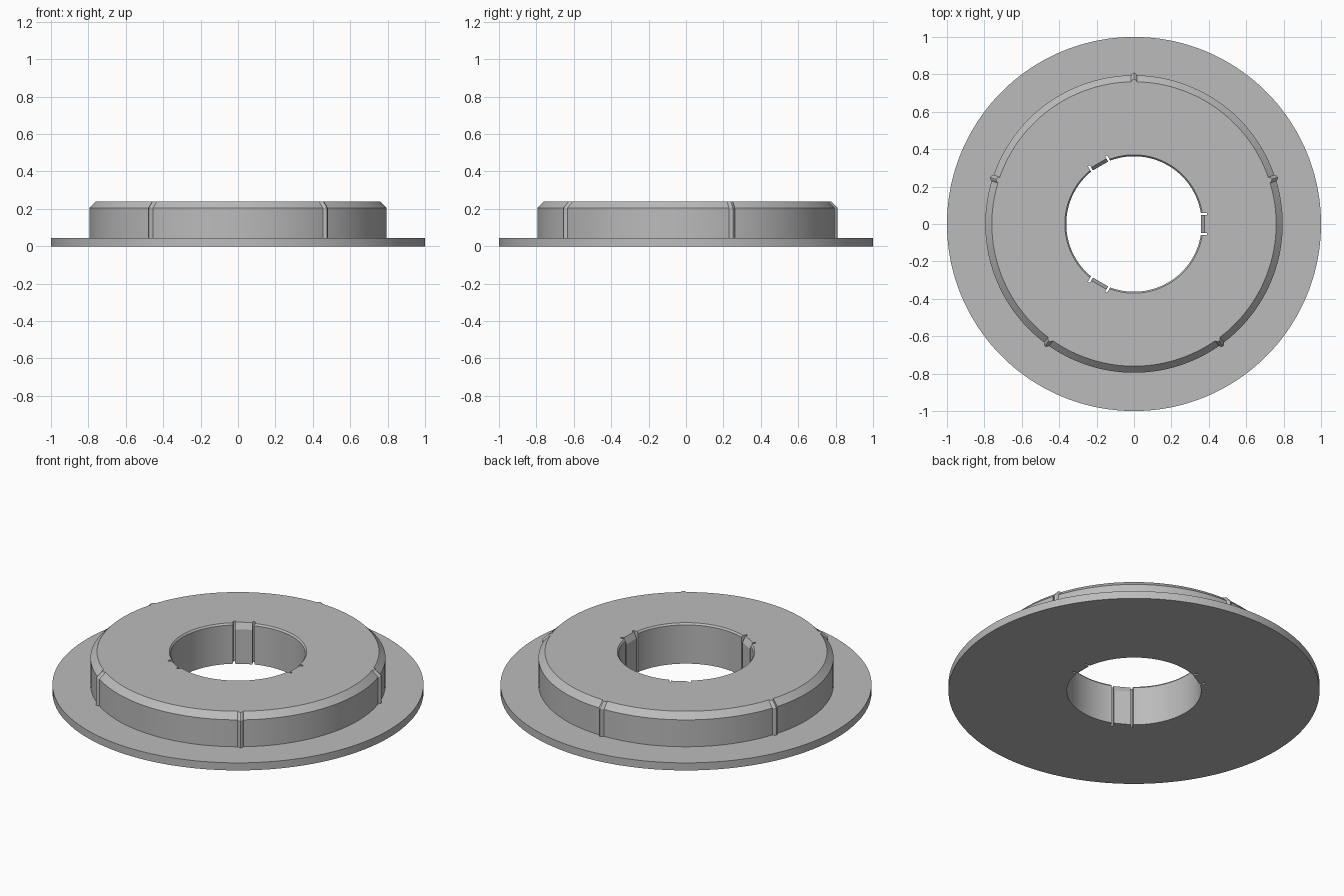
import bpy, bmesh
from math import sin, cos, pi, radians

cube = bpy.data.objects.get("Cube")
if cube:
    bpy.data.objects.remove(cube)

grey = bpy.data.materials.new("plain grey")
grey.use_nodes = True
COLOUR = (0.5, 0.5, 0.5, 1)
grey.diffuse_color = COLOUR
grey.node_tree.nodes["Principled BSDF"].inputs["Base Color"].default_value = COLOUR


def finish(name, bm):
    bmesh.ops.recalc_face_normals(bm, faces=bm.faces)
    mesh = bpy.data.meshes.new(name)
    bm.to_mesh(mesh)
    bm.free()
    mesh.materials.append(grey)
    obj = bpy.data.objects.new(name, mesh)
    bpy.context.collection.objects.link(obj)
    return obj


def prism(name, outline, half_width, angle):
    """Extrude a radius/height outline sideways, then turn it about z."""
    bm = bmesh.new()
    rings = []
    for y in (-half_width, half_width):
        rings.append([bm.verts.new((r * cos(angle) - y * sin(angle),
                                    r * sin(angle) + y * cos(angle), z))
                      for r, z in outline])
    a, b = rings
    bm.faces.new(a)
    bm.faces.new(b)
    n = len(outline)
    for i in range(n):
        j = (i + 1) % n
        bm.faces.new((a[i], a[j], b[j], b[i]))
    return finish(name, bm)


def smooth(obj):
    bpy.ops.object.select_all(action='DESELECT')
    obj.select_set(True)
    bpy.context.view_layer.objects.active = obj
    bpy.ops.object.shade_smooth_by_angle(angle=radians(25))


# Flanged ring: lathed profile whose raised wall swells into five small ribs
RIB = {-1.2: 0, -0.6: 0.011, 0: 0.015, 0.6: 0.011, 1.2: 0}   # degrees: swell
columns = {a: 0 for a in range(0, 360, 2)}
for k in range(5):
    centre = 18 + 72 * k
    for offset, swell in RIB.items():
        columns[centre + offset] = swell

bm = bmesh.new()
rings = []
for deg in sorted(columns):
    s, t = columns[deg], radians(deg)
    profile = [(0.362, 0), (1, 0), (1, 0.045), (0.795 + s, 0.045),
               (0.795 + s, 0.205), (0.76 + s, 0.24), (0.37, 0.24), (0.362, 0.23)]
    rings.append([bm.verts.new((r * cos(t), r * sin(t), z)) for r, z in profile])
for i, ring in enumerate(rings):
    after = rings[(i + 1) % len(rings)]
    for j in range(len(ring)):
        k = (j + 1) % len(ring)
        bm.faces.new((ring[j], after[j], after[k], ring[k]))
body = finish("flanged_ring", bm)

# Three bore pockets, each holding a narrower grip tab
POCKET = [(0.3, -0.1), (0.39, -0.1), (0.39, 0.4), (0.3, 0.4)]
TAB = [(0.358, 0), (0.39, 0), (0.39, 0.24), (0.376, 0.24), (0.358, 0.205)]
for k in range(3):
    angle = k * 2 * pi / 3
    cutter = prism("pocket_cutter", POCKET, 0.059, angle)
    cutter.hide_render = True
    cut = body.modifiers.new("pocket", 'BOOLEAN')
    cut.operation = 'DIFFERENCE'
    cut.solver = 'EXACT'
    cut.object = cutter
    bpy.ops.object.select_all(action='DESELECT')
    body.select_set(True)
    bpy.context.view_layer.objects.active = body
    bpy.ops.object.modifier_apply(modifier=cut.name)
    bpy.data.objects.remove(cutter)
    prism("grip_tab_%d" % (k + 1), TAB, 0.047, angle)

smooth(body)
